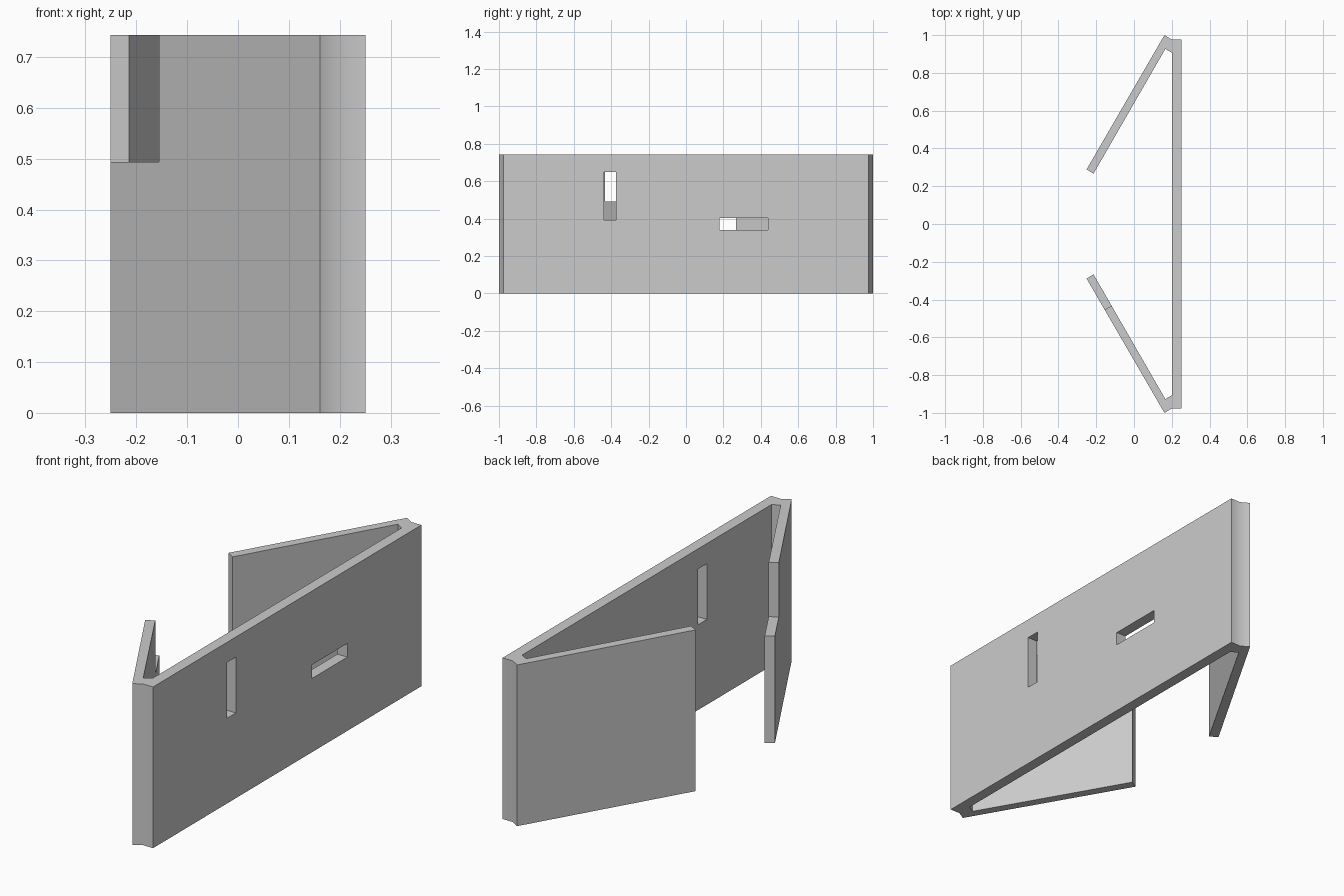
import bpy, bmesh, math
from mathutils import Vector

cube = bpy.data.objects.get("Cube")
if cube:
    bpy.data.objects.remove(cube, do_unlink=True)

HEIGHT = 0.743

grey = bpy.data.materials.new("plain_grey")
grey.use_nodes = True
colour = (0.6, 0.6, 0.6, 1)
grey.diffuse_color = colour
grey.node_tree.nodes["Principled BSDF"].inputs["Base Color"].default_value = colour


def prism(name, outline, z0, z1):
    """Extrude a flat outline upwards from z0 to z1."""
    bm = bmesh.new()
    base = bm.faces.new([bm.verts.new((x, y, z0)) for x, y in outline])
    top = bmesh.ops.extrude_face_region(bm, geom=[base])["geom"]
    verts = [v for v in top if isinstance(v, bmesh.types.BMVert)]
    bmesh.ops.translate(bm, verts=verts, vec=(0, 0, z1 - z0))
    bmesh.ops.recalc_face_normals(bm, faces=bm.faces)
    mesh = bpy.data.meshes.new(name)
    bm.to_mesh(mesh)
    bm.free()
    mesh.materials.append(grey)
    obj = bpy.data.objects.new(name, mesh)
    bpy.context.collection.objects.link(obj)
    return obj


def rectangle(x0, x1, y0, y1):
    return [(x0, y0), (x1, y0), (x1, y1), (x0, y1)]


def mirrored(points):
    return [(x, -y) for x, y in reversed(points)]


# Folded bracket: wide plate with a wing at each end, as one outline
outer = [(0.251, 0.977), (0.2, 0.977), (0.161, 1.0), (-0.251, 0.289)]
inner = [(-0.214, 0.267), (0.166, 0.927), (0.2, 0.907)]
half = outer + inner
bracket = prism("folded_bracket", half + mirrored(half), 0, HEIGHT)

# Notch at the upper free end of the front wing, square to the wing
along = Vector((0.5, -0.866))
across = Vector((0.866, 0.5))
tip = Vector((-0.251, -0.289))
corners = [(-0.1, -0.1), (0.191, -0.1), (0.191, 0.15), (-0.1, 0.15)]
notch = [tuple(tip + along * a + across * b) for a, b in corners]

cutters = [
    prism("upright_slot_cutter", rectangle(0.15, 0.3, -0.438, -0.374), 0.393, 0.65),
    prism("level_slot_cutter", rectangle(0.15, 0.3, 0.179, 0.438), 0.34, 0.403),
    prism("wing_notch_cutter", notch, 0.493, 1.0),
]

# Cut the slots and the notch
bpy.context.view_layer.objects.active = bracket
for cutter in cutters:
    mod = bracket.modifiers.new(cutter.name, "BOOLEAN")
    mod.operation = "DIFFERENCE"
    mod.solver = "EXACT"
    mod.object = cutter
    bpy.ops.object.modifier_apply(modifier=mod.name)
    bpy.data.objects.remove(cutter, do_unlink=True)

# Soften only the shallow bend at the plate ends
bpy.ops.object.select_all(action="DESELECT")
bracket.select_set(True)
bpy.ops.object.shade_smooth_by_angle(angle=math.radians(32))
